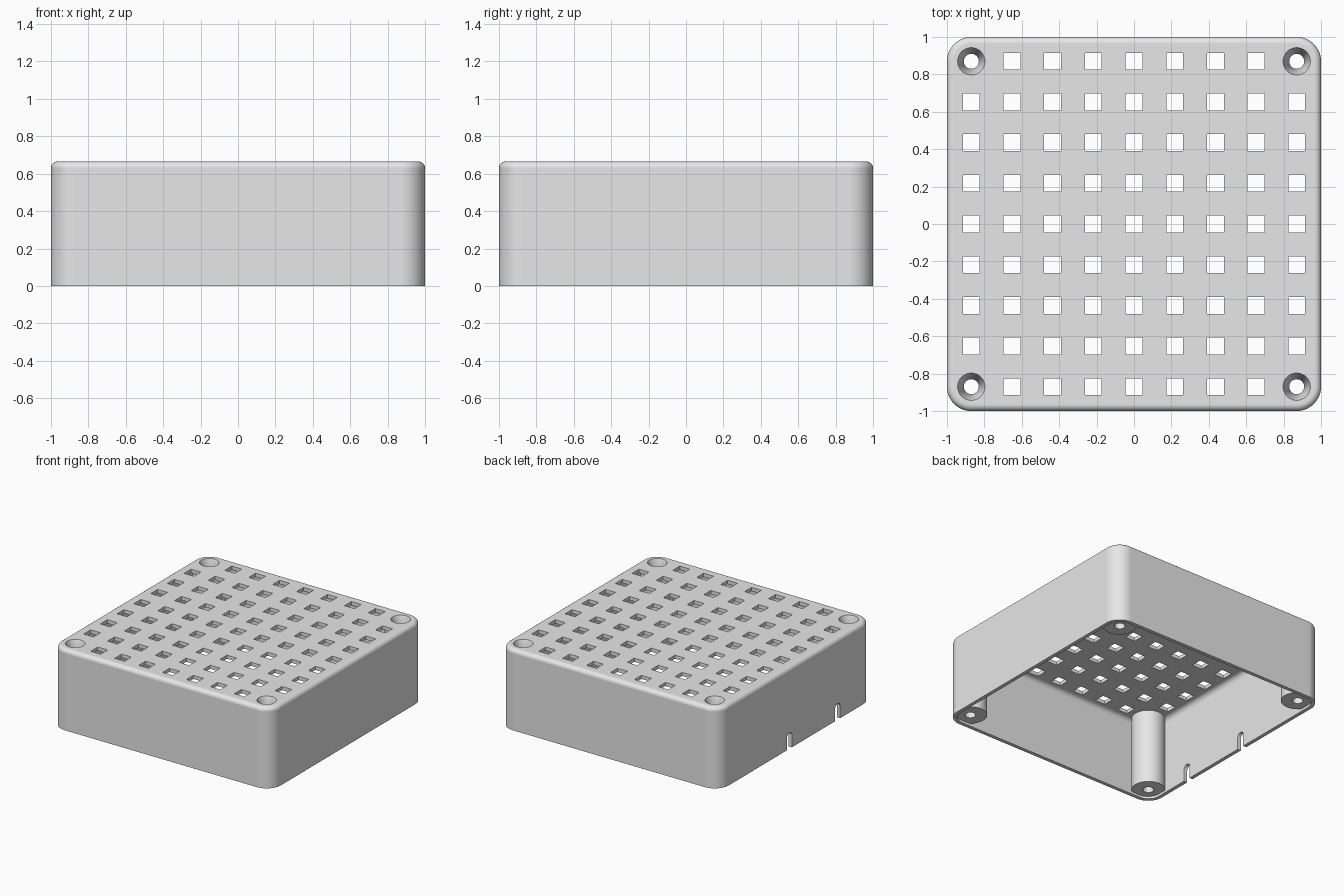
import bpy, bmesh, math
from mathutils import Matrix

if "Cube" in bpy.data.objects:
    bpy.data.objects.remove(bpy.data.objects["Cube"], do_unlink=True)

H = 0.665          # overall height
CORNER = 0.13      # outer corner radius
WALL = 0.03        # wall and roof thickness
PITCH = 0.2175     # spacing of the grid holes
POST = 4 * PITCH   # corner post offset from the centre

grey = bpy.data.materials.new("light grey plastic")
grey.diffuse_color = (0.8, 0.8, 0.8, 1)
grey.use_nodes = True
grey.node_tree.nodes["Principled BSDF"].inputs["Base Color"].default_value = (0.8, 0.8, 0.8, 1)


def make_object(name, bm):
    bmesh.ops.recalc_face_normals(bm, faces=bm.faces)
    mesh = bpy.data.meshes.new(name)
    bm.to_mesh(mesh)
    bm.free()
    obj = bpy.data.objects.new(name, mesh)
    bpy.context.collection.objects.link(obj)
    mesh.materials.append(grey)
    return obj


def rounded_square(inset, steps=12):
    """Outline of the box moved inward by inset."""
    r, c = CORNER - inset, 1 - CORNER
    points = []
    for q, (sx, sy) in enumerate([(1, 1), (-1, 1), (-1, -1), (1, -1)]):
        for i in range(steps + 1):
            a = math.pi / 2 * (q + i / steps)
            points.append((sx * c + r * math.cos(a), sy * c + r * math.sin(a)))
    return points


def loft(bm, rings):
    """Skin a stack of closed rings and cap both ends."""
    loops = [[bm.verts.new(p) for p in ring] for ring in rings]
    n = len(loops[0])
    for a, b in zip(loops, loops[1:]):
        for i in range(n):
            bm.faces.new((a[i], a[(i + 1) % n], b[(i + 1) % n], b[i]))
    bm.faces.new(loops[0])
    bm.faces.new(loops[-1])


def fillet(inset, top, r, steps=6):
    """Inset and height pairs for a rounded upper edge."""
    angles = [math.pi / 2 * i / steps for i in range(steps + 1)]
    return [(inset + r - r * math.cos(a), top - r + r * math.sin(a)) for a in angles]


def circle(x, y, z, r, n=48):
    return [(x + r * math.cos(2 * math.pi * i / n), y + r * math.sin(2 * math.pi * i / n), z)
            for i in range(n)]


def combine(target, tool, operation):
    mod = target.modifiers.new("combine", "BOOLEAN")
    mod.object, mod.operation, mod.solver = tool, operation, "EXACT"
    bpy.context.view_layer.objects.active = target
    bpy.ops.object.modifier_apply(modifier=mod.name)
    bpy.data.objects.remove(tool, do_unlink=True)


corners = [(sx * POST, sy * POST) for sx in (-1, 1) for sy in (-1, 1)]

# Hollow shell, open underneath: roof, outer wall, rim, inner wall, ceiling
profile = fillet(0, H, 0.035)[::-1] + [(0, 0), (WALL, 0)] + fillet(WALL, H - WALL, 0.04)
bm = bmesh.new()
loft(bm, [[(x, y, z) for x, y in rounded_square(i)] for i, z in profile])
cover = make_object("vented_cover", bm)

# Corner screw posts, slightly short of the rim
bm = bmesh.new()
for x, y in corners:
    loft(bm, [circle(x, y, 0.02, 0.126), circle(x, y, H - 0.025, 0.126)])
combine(cover, make_object("corner_posts", bm), "UNION")

# Countersunk screw holes
bm = bmesh.new()
for x, y in corners:
    loft(bm, [circle(x, y, z, r) for z, r in
              [(-0.1, 0.04), (H - 0.09, 0.04), (H, 0.073), (H + 0.04, 0.073)]])
combine(cover, make_object("screw_holes", bm), "DIFFERENCE")

# Grid of square holes in the roof
bm = bmesh.new()
for i in range(-4, 5):
    for j in range(-4, 5):
        if abs(i) == 4 and abs(j) == 4:
            continue
        bmesh.ops.create_cube(bm, size=1, matrix=Matrix.Translation((i * PITCH, j * PITCH, H))
                              @ Matrix.Diagonal((0.09, 0.09, 0.2, 1)))
combine(cover, make_object("grid_holes", bm), "DIFFERENCE")

# Two round-topped cable slots in the right wall
bm = bmesh.new()
r = 0.032
arch = [(r, -0.1)] + [(r * math.cos(math.pi * i / 12), 0.1 + r * math.sin(math.pi * i / 12))
                      for i in range(13)] + [(-r, -0.1)]
for y in (0.085, -0.54):
    loft(bm, [[(x, y + u, z) for u, z in arch] for x in (-1.1, -0.93)])
combine(cover, make_object("cable_slots", bm), "DIFFERENCE")

# Smooth rounded surfaces, crisp cut edges, flat large faces
bpy.ops.object.select_all(action="DESELECT")
cover.select_set(True)
bpy.context.view_layer.objects.active = cover
bpy.ops.object.shade_smooth_by_angle(angle=math.radians(30))
mod = cover.modifiers.new("flat_normals", "WEIGHTED_NORMAL")
mod.keep_sharp = True
